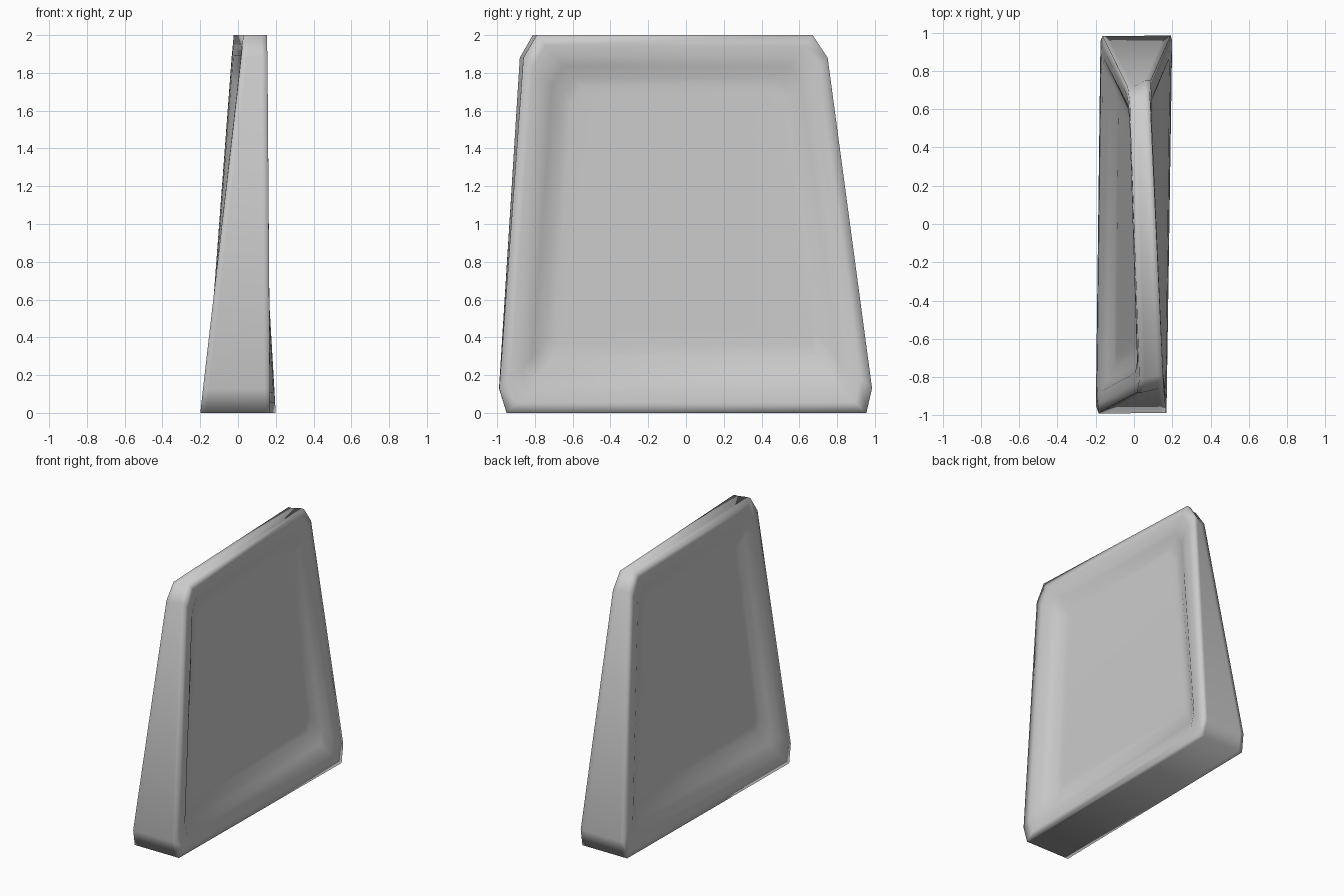
import bpy, bmesh

if "Cube" in bpy.data.objects:
    bpy.data.objects.remove(bpy.data.objects["Cube"])

# Side outline (y, z): leaning trapezoid with clipped corners
OUTLINE = [(-.95, 0), (.955, 0), (.985, .13), (.75, 1.88),
           (.67, 2), (-.81, 2), (-.88, 1.88), (-.99, .13)]

# Corner values run: bottom front, bottom back, top front, top back.
# Each side: x of the big face, recess depth, y shift at the corners, outward sign
SIDES = [((-.2, -.175, .03, -.025), (.065, .065, .05, .05), (0, 0, 0, -.035), -1),
         ((.17, .2, .155, .08), (.10, .085, .06, .04), (0, 0, .02, 0), 1)]

# Rings from the side wall over the rim to the panel:
# (inset, absolute depth, recess share)
RINGS = [(0, .03, 0), (0, 0, 0), (.055, 0, 0), (.11, .004, 0),
         (.165, 0, .5), (.23, 0, .95), (.275, 0, 1), (.32, 0, 1)]


def lerp(a, b, t):
    return a + (b - a) * t


def blend(corners, y, z):
    t = z / 2
    front, back = lerp(-.99, -.87, t), lerp(.99, .74, t)
    u = (y - front) / (back - front)
    return lerp(lerp(corners[0], corners[1], u), lerp(corners[2], corners[3], u), t)


def ring(bm, side, inset, depth, recess):
    xs, depths, shifts, sign = side
    verts = []
    for y, z in OUTLINE:
        y = -.03 + (y + .03) * (1 - inset / .9)
        # The recess wall slopes further at the bottom
        extra = max(0, inset - .11) * .55 if z < 1 else 0
        z = 1 + (z - 1) * (1 - inset - extra)
        d = depth + recess * blend(depths, y, z)
        x = blend(xs, y, z) - sign * d
        verts.append(bm.verts.new((x, y + blend(shifts, y, z), z)))
    return verts


def bridge(bm, a, b):
    for i in range(len(a)):
        j = (i + 1) % len(a)
        bm.faces.new((a[i], a[j], b[j], b[i]))


# Slab with a recessed panel on both big faces
bm = bmesh.new()
walls = []
for side in SIDES:
    rings = [ring(bm, side, *r) for r in RINGS]
    for a, b in zip(rings, rings[1:]):
        bridge(bm, a, b)
    bm.faces.new(rings[-1])
    walls.append(rings[0])
bridge(bm, *walls)
bmesh.ops.recalc_face_normals(bm, faces=bm.faces)
for f in bm.faces:
    f.smooth = True

mesh = bpy.data.meshes.new("recessed_slab")
bm.to_mesh(mesh)
bm.free()
slab = bpy.data.objects.new("recessed_slab", mesh)
bpy.context.collection.objects.link(slab)
